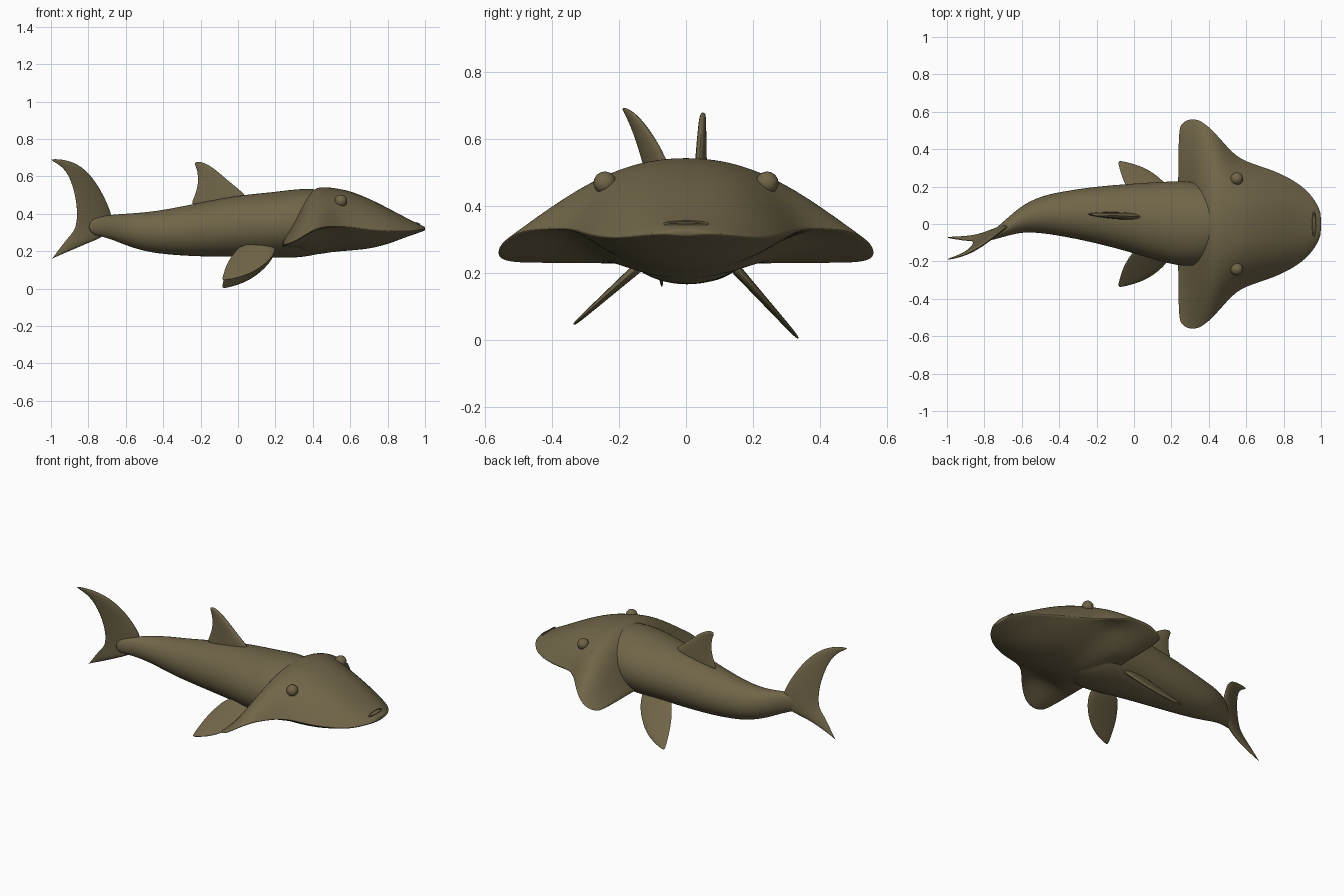
import bpy, bmesh, math
from mathutils import Vector

cube = bpy.data.objects.get("Cube")
if cube:
    bpy.data.objects.remove(cube)

skin = bpy.data.materials.new("olive_brown_skin")
skin.use_nodes = True
color = (0.16, 0.13, 0.065, 1)
skin.diffuse_color = color
bsdf = skin.node_tree.nodes["Principled BSDF"]
bsdf.inputs["Base Color"].default_value = color
bsdf.inputs["Roughness"].default_value = 0.8


def finish(ob):
    ob.data.materials.clear()
    ob.data.materials.append(skin)
    bpy.ops.object.select_all(action="DESELECT")
    ob.select_set(True)
    bpy.context.view_layer.objects.active = ob
    bpy.ops.object.shade_smooth_by_angle(angle=math.radians(60))
    return ob


def loft(name, rings, levels=2):
    """Skin a row of closed rings and cap both ends."""
    bm = bmesh.new()
    rows = [[bm.verts.new(p) for p in ring] for ring in rings]
    n = len(rows[0])
    for a, b in zip(rows, rows[1:]):
        for i in range(n):
            j = (i + 1) % n
            bm.faces.new((a[i], a[j], b[j], b[i]))
    bm.faces.new(rows[0])
    bm.faces.new(rows[-1])
    bmesh.ops.recalc_face_normals(bm, faces=bm.faces)
    mesh = bpy.data.meshes.new(name)
    bm.to_mesh(mesh)
    bm.free()
    ob = bpy.data.objects.new(name, mesh)
    bpy.context.collection.objects.link(ob)
    finish(ob)
    sub = ob.modifiers.new("smooth", "SUBSURF")
    sub.levels = sub.render_levels = levels
    return ob


def lerp_table(table, x):
    """Read a value off a list of (x, value) pairs."""
    for (x0, v0), (x1, v1) in zip(table, table[1:]):
        if x <= x1:
            return v0 + (v1 - v0) * max(0, x - x0) / (x1 - x0)
    return table[-1][1]


def fin(name, rows, place, side, thick):
    """Lens-section fin; each row is leading x, z and trailing x, z."""
    rings = []
    for k, (lx, lz, tx, tz) in enumerate(rows):
        le, te = place(lx, lz), place(tx, tz)
        t = thick(k / (len(rows) - 1))
        ring = []
        for i in range(10):
            a = math.tau * i / 10
            s = 0.5 - 0.5 * math.cos(a)
            ring.append(le.lerp(te, s) + side * (t * math.sin(a) * (1.2 - 0.6 * s)))
        rings.append(ring)
    return loft(name, rings)


# Body: x, centre y, half width, bottom z, top z
stations = [
    (-0.80, -0.085, 0.012, 0.29, 0.37), (-0.70, -0.03, 0.04, 0.275, 0.395),
    (-0.60, 0.03, 0.072, 0.23, 0.40), (-0.50, 0.05, 0.098, 0.20, 0.408),
    (-0.40, 0.055, 0.117, 0.183, 0.42), (-0.20, 0.05, 0.152, 0.17, 0.46),
    (0.0, 0.03, 0.187, 0.17, 0.50), (0.20, 0.005, 0.225, 0.165, 0.517),
    (0.32, 0.0, 0.23, 0.163, 0.535), (0.45, 0.0, 0.2, 0.185, 0.535),
    (0.60, 0.0, 0.12, 0.24, 0.48)]
body = []
for x, y, w, lo, hi in stations:
    ring = []
    for i in range(16):
        a = math.tau * i / 16
        ring.append((x, y + 1.02 * w * math.cos(a),
                     (lo + hi) / 2 + 1.02 * (hi - lo) / 2 * math.sin(a)))
    body.append(ring)
loft("body", body)

# Head: a broad flattened shovel that sweeps out into two side lobes
width = [(.235, .49), (.25, .535), (.28, .56), (.32, .565), (.36, .555), (.42, .505),
         (.48, .435), (.54, .37), (.6, .335), (.7, .303), (.8, .265), (.9, .205),
         (.96, .14), (.99, .085), (1.0, .05)]
rim = [(.235, .232), (.3, .25), (.36, .288), (.42, .322), (.5, .335), (.6, .33),
       (.75, .313), (.9, .305), (1, .32)]
crown = [(.235, .52), (.4, .547), (.5, .543), (.6, .522), (.7, .483), (.8, .432),
         (.9, .378), (1, .33)]
belly = [(.235, .165), (.36, .168), (.5, .198), (.7, .215), (.8, .24), (.9, .28), (1, .314)]
rise = [(.235, .04), (.28, .3), (.32, .58), (.36, .85), (.42, 1)]
power = [(.36, 1.7), (.56, 2.7)]
head = []
for x, w in width:
    r, top, low = (lerp_table(t, x) for t in (rim, crown, belly))
    blend, p = lerp_table(rise, x), lerp_table(power, x)
    bw = min(w, 0.33)
    us = [math.sin(math.pi * (i / 16 - 0.5)) for i in range(17)]
    upper = [(x, u * w, r + (top - r) * blend * (1 - abs(u) ** p)) for u in us]
    lower = [(x, u * w, r - 0.004 - (r - low) * blend * max(0, 1 - (u * w / bw) ** 2))
             for u in us[-2:0:-1]]
    head.append(upper + lower)
loft("head", head)

# Tail fin: bends sideways with the body and leans over its height
bend = [(-1, -.13), (-.9, -.115), (-.8, -.085), (-.7, -.03), (-.6, .03)]


def tail_place(x, z):
    lean = min(1, (-0.6 - x) / 0.35)
    return Vector((x, lerp_table(bend, x) - 0.22 * lean * (z - 0.42), z))


fin("tail_fin",
    [(-1.0, .694, -1.0, .686), (-.90, .69, -.935, .65), (-.81, .64, -.895, .58),
     (-.74, .55, -.87, .48), (-.68, .43, -.865, .4), (-.66, .35, -.87, .35),
     (-.70, .28, -.88, .31), (-.80, .243, -.915, .27), (-.9, .2, -.955, .215),
     (-1.0, .16, -1.0, .15)],
    tail_place, Vector((0.25, 1, 0)).normalized(),
    lambda t: 0.004 + 0.02 * math.sin(math.pi * t))

# Back fin
fin("back_fin",
    [(.07, .48, -.27, .43), (.035, .515, -.25, .47), (-.05, .58, -.22, .54),
     (-.12, .64, -.215, .6), (-.17, .67, -.225, .65), (-.215, .682, -.235, .67)],
    lambda x, z: Vector((x, 0.045 - 0.05 * (x + 0.1), z)), Vector((0, 1, 0)),
    lambda t: 0.024 - 0.016 * t)

# Chest fins, the right one held a little higher
paddle = [(.21, .24, .02, .25), (.205, .19, -.02, .2), (.18, .14, -.05, .15),
          (.12, .08, -.07, .1), (.04, .03, -.08, .05), (-.07, .002, -.088, .002)]
for name, s, lift in (("left_chest_fin", 1, 0), ("right_chest_fin", -1, 0.2)):
    fin(name, paddle,
        lambda x, z: Vector((x, s * (0.15 + (0.21 - z) * 0.9), z + lift * (0.21 - z))),
        Vector((0, s * 0.74, 0.67)), lambda t: 0.02 - 0.015 * t)

# Eyes
for name, s in (("left_eye", 1), ("right_eye", -1)):
    bpy.ops.mesh.primitive_uv_sphere_add(segments=20, ring_count=12, radius=0.034,
                                         location=(0.55, s * 0.242, 0.468))
    eye = bpy.context.object
    eye.name = name
    finish(eye)

# Raised lip around the slot on the snout
bpy.ops.mesh.primitive_torus_add(major_segments=32, minor_segments=8, major_radius=0.06,
                                 minor_radius=0.007, location=(0.962, 0, 0.346),
                                 rotation=(0, math.radians(26), 0))
lip = bpy.context.object
lip.name = "snout_slot_lip"
lip.scale = (0.18, 1, 0.8)
finish(lip)
